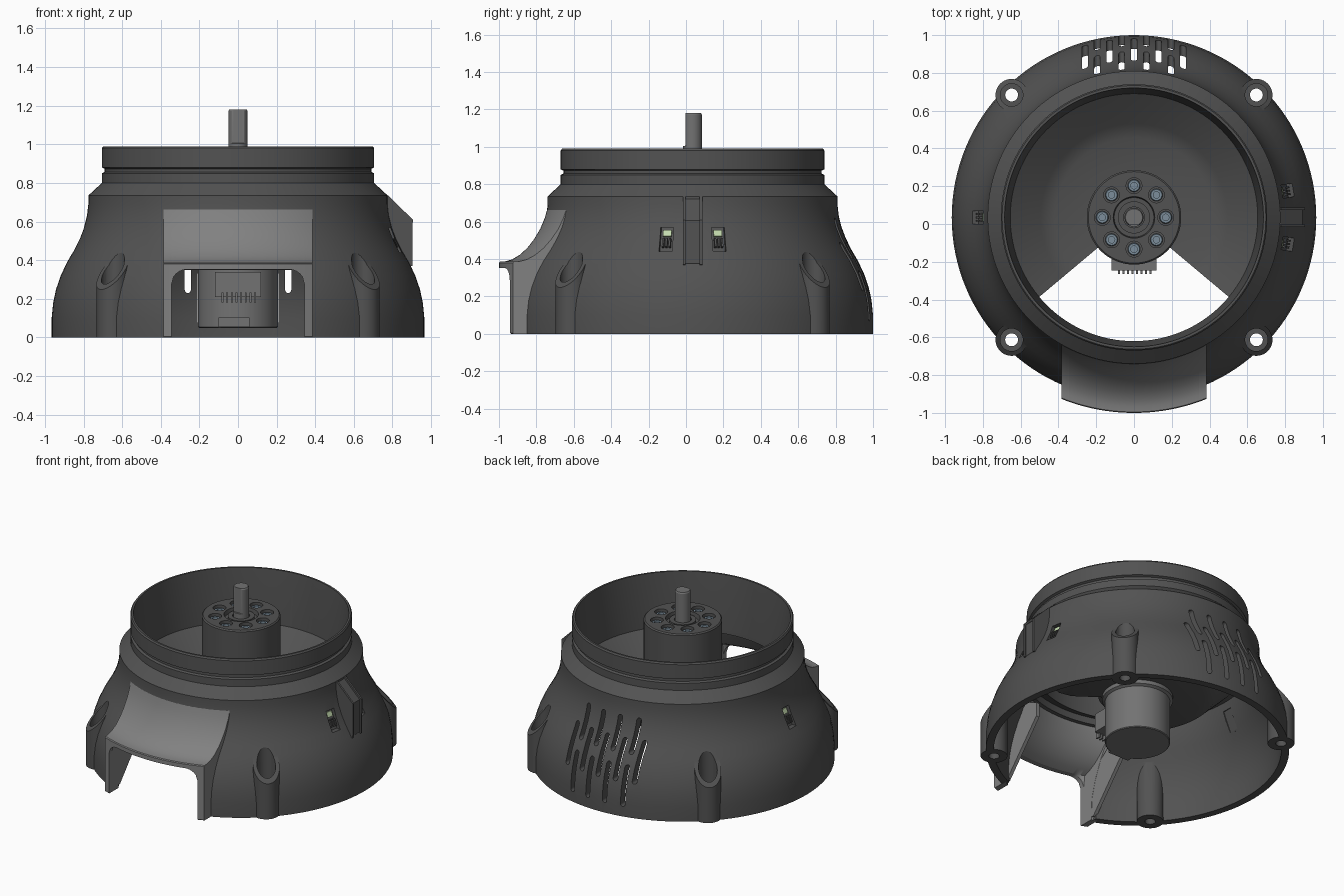
import bpy, bmesh, math
from mathutils import Matrix, Vector

if "Cube" in bpy.data.objects:
    bpy.data.objects.remove(bpy.data.objects["Cube"])

CY = 0.035          # everything is built round the axis, then shifted by this
SEG = 128


def material(name, c):
    m = bpy.data.materials.new(name)
    m.diffuse_color = (*c, 1)
    m.use_nodes = True
    m.node_tree.nodes["Principled BSDF"].inputs["Base Color"].default_value = m.diffuse_color
    return m


DARK = material("dark_plastic", (0.085, 0.085, 0.085))
STEEL = material("motor_grey", (0.17, 0.17, 0.17))
HOOD = material("spout_grey", (0.22, 0.22, 0.22))
BLUE = material("screw_steel", (0.2, 0.27, 0.33))
GREEN = material("pale_green", (0.55, 0.7, 0.42))


def finish(name, bm, mat=None, helper=False):
    bmesh.ops.remove_doubles(bm, verts=bm.verts, dist=1e-5)
    bmesh.ops.recalc_face_normals(bm, faces=bm.faces)
    me = bpy.data.meshes.new(name)
    bm.to_mesh(me)
    bm.free()
    me.transform(Matrix.Translation((0, CY, 0)))
    ob = bpy.data.objects.new(name, me)
    bpy.context.collection.objects.link(ob)
    if mat:
        me.materials.append(mat)
    ob.hide_render = helper
    return ob


def skin(bm, rings, closed):
    """Join equal closed rings of points into a solid."""
    vs = [[bm.verts.new(p) for p in r] for r in rings]
    n, m = len(vs), len(vs[0])
    for i in range(n if closed else n - 1):
        a, b = vs[i], vs[(i + 1) % n]
        for j in range(m):
            k = (j + 1) % m
            bm.faces.new((a[j], a[k], b[k], b[j]))
    if not closed:
        bm.faces.new(vs[0])
        bm.faces.new(vs[-1])


def lathe(bm, prof, a0=0, a1=360, seg=SEG, at=(0, 0)):
    full = abs(a1 - a0) == 360
    rings = []
    for i in range(seg if full else seg + 1):
        a = math.radians(a0 + (a1 - a0) * i / seg)
        rings.append([(at[0] + r * math.cos(a), at[1] + r * math.sin(a), z) for r, z in prof])
    skin(bm, rings, full)


def box(bm, c, s, m=Matrix()):
    bmesh.ops.create_cube(bm, size=1, matrix=m @ Matrix.Translation(c) @ Matrix.Diagonal((*s, 1)))


def prism(bm, pts, offset):
    skin(bm, [pts, [Vector(p) + Vector(offset) for p in pts]], False)


def curved(bm, x0, x1, n, prof):
    """Sweep an (R, z) section along x, following circles about the axis."""
    rings = []
    for i in range(n + 1):
        x = x0 + (x1 - x0) * i / n
        rings.append([(x, -math.sqrt(r * r - x * x), z) for r, z in prof(x)])
    skin(bm, rings, False)


def boolean(ob, other, op):
    md = ob.modifiers.new(op, 'BOOLEAN')
    md.operation, md.object, md.solver = op, other, 'EXACT'
    bpy.context.view_layer.update()
    dg = bpy.context.evaluated_depsgraph_get()
    me = bpy.data.meshes.new_from_object(ob.evaluated_get(dg))
    ob.modifiers.clear()
    ob.data = me
    bpy.data.objects.remove(other)


# bell shell with grooved collar
outer = [(.915, 0), (.965, 0), (.965, .1), (.957, .18), (.942, .25), (.918, .32), (.885, .39),
         (.85, .45), (.82, .51), (.797, .57), (.782, .63), (.775, .69), (.775, .735), (.705, .80),
         (.705, .85), (.69, .857), (.69, .873), (.705, .88), (.705, .98), (.698, .99)]
inner = [(.685, .99), (.655, .62), (.655, .59), (.728, .62), (.742, .57), (.765, .51), (.795, .45),
         (.83, .39), (.863, .32), (.888, .25), (.905, .18), (.914, .1)]
bm = bmesh.new()
lathe(bm, outer + inner)
shell = finish("bell_shell", bm, DARK)

# four screw bosses with sloping tops
CORNERS = [(sx * .648, sy * .648) for sx in (-1, 1) for sy in (-1, 1)]
bm = bmesh.new()
for cx, cy in CORNERS:
    bmesh.ops.create_cone(bm, cap_ends=True, segments=40, radius1=.085, radius2=.085, depth=.4,
                          matrix=Matrix.Translation((cx, cy, .2)))
for v in bm.verts:
    if v.co.z > .3:
        v.co.z = .25 + (1.0 - v.co.xy.length) / .17 * .2
boolean(shell, finish("boss_helper", bm, helper=True), 'UNION')

# openings: boss holes, chute, vents, windows
WINDOWS = [9.8, -9.8, 180]
bm = bmesh.new()
for c in CORNERS:
    lathe(bm, [(0, -.1), (.034, -.1), (.034, .16), (.06, .16), (.06, .6), (0, .6)], seg=32, at=c)
box(bm, (0, -.8, .24), (.72, .7, .68))
for i in range(-4, 5):
    for z0, z1 in ([(.07, .34), (.40, .62)] if i % 2 else [(.23, .49)]):
        w, pts = .016, []
        for k in range(9):
            a = math.pi * k / 8
            pts.append((i * .065 + w * math.cos(a), .65, z1 - w + w * math.sin(a)))
        for k in range(9):
            a = math.pi * (1 + k / 8)
            pts.append((i * .065 + w * math.cos(a), .65, z0 + w + w * math.sin(a)))
        prism(bm, pts, (0, .45, 0))
for a in WINDOWS:
    box(bm, (.85, 0, .505), (.3, .07, .13), Matrix.Rotation(math.radians(a), 4, 'Z'))
boolean(shell, finish("cut_helper", bm, helper=True), 'DIFFERENCE')

# sensor windows: backing plate, pale chip, three pins
plates, chips = bmesh.new(), bmesh.new()
for a in WINDOWS:
    m = (Matrix.Rotation(math.radians(a), 4, 'Z') @ Matrix.Translation((.785, 0, .505))
         @ Matrix.Rotation(-.4, 4, 'Y'))
    box(plates, (0, 0, 0), (.02, .075, .15), m)
    box(chips, (.012, 0, .028), (.02, .045, .035), m)
    for k in (-1, 0, 1):
        box(plates, (.018, k * .018, -.03), (.03, .01, .05), m)
finish("window_plates", plates, DARK)
finish("window_chips", chips, GREEN)

# fin on the right side with raised edges
bm = bmesh.new()
prism(bm, [(.74, -.04, .73), (.775, -.04, .722), (.893, -.04, .605), (.893, -.04, .38),
           (.88, -.04, .36), (.82, -.04, .36)], (0, .08, 0))
for s in (-1, 1):
    prism(bm, [(.74, s * .038, .74), (.778, s * .038, .735), (.905, s * .038, .61),
               (.903, s * .038, .37), (.82, s * .038, .36)], (0, s * .014, 0))
finish("side_fin", bm, DARK)

# flared spout hood with arched front edge
hood = [(.776, .67), (.79, .62), (.815, .56), (.848, .505), (.885, .458), (.925, .422),
        (.965, .398), (1.0, .388), (1.03, .386), (1.035, .38)]


def hood_section(x):
    t = max(0, abs(x) - .265)
    drop = .08 - math.sqrt(max(0, .08 ** 2 - t * t))
    return hood + [(1.035, .352 - drop), (1.005, .352 - drop), (.995, .35), (.95, .368),
                   (.90, .398), (.855, .44), (.815, .49), (.782, .55), (.757, .6), (.745, .66)]


bm = bmesh.new()
curved(bm, -.345, .345, 60, hood_section)
finish("spout_hood", bm, HOOD)

# spout cheeks, legs and inner chute walls
bm = bmesh.new()
for s in (-1, 1):
    curved(bm, s * .345, s * .385, 4, lambda x: hood + [(1.035, .005), (1.03, 0), (.935, 0), (.93, .15),
                                                      (.90, .27), (.85, .40), (.79, .51), (.75, .6), (.745, .66)])
    prism(bm, [(s * .346, -.93, .02), (s * .346, -.85, .02), (s * .346, -.56, .36), (s * .346, -.56, .46),
               (s * .346, -.66, .50), (s * .346, -.75, .42), (s * .346, -.84, .36), (s * .346, -.93, .33)],
          (s * .025, 0, 0))
finish("spout_legs", bm, HOOD)

# stepped funnel floor with the discharge wedge left open at the front
bm = bmesh.new()
lathe(bm, [(.665, .625), (.655, .62), (.495, .455), (.42, .425), (.2, .41), (.2, .385), (.42, .395),
           (.5, .42), (.675, .595)], -40, 220, 96)
finish("funnel_floor", bm, DARK)

# central hub with screw pockets
bm = bmesh.new()
lathe(bm, [(0, .395), (.25, .395), (.25, .972), (.242, .98), (.11, .98), (.105, .95), (.085, .95),
           (.085, .972), (.055, .972), (.055, .96), (0, .96)], seg=64)
hub = finish("hub", bm, DARK)
SPOTS = [(.168 * math.cos(k * math.pi / 4), .168 * math.sin(k * math.pi / 4)) for k in range(8)]
bm = bmesh.new()
for p in SPOTS:
    lathe(bm, [(0, .94), (.042, .94), (.042, 1.05), (0, 1.05)], seg=24, at=p)
boolean(hub, finish("pocket_helper", bm, helper=True), 'DIFFERENCE')

# socket screws
bm = bmesh.new()
for p in SPOTS:
    lathe(bm, [(0, .93), (.033, .93), (.033, .96), (.029, .966), (.017, .966), (.017, .95), (0, .95)],
          seg=24, at=p)
finish("hub_screws", bm, BLUE)

# shaft with a front flat
bm = bmesh.new()
lathe(bm, [(0, .9), (.05, .9), (.05, 1.005), (.05, 1.006), (.05, 1.172), (.045, 1.18), (0, 1.18)], seg=48)
for v in bm.verts:
    if v.co.z > 1.0055:
        v.co.y = max(v.co.y, -.038)
finish("shaft", bm, STEEL)

# motor can and collar
bm = bmesh.new()
lathe(bm, [(0, .05), (.202, .05), (.207, .055), (.207, .35), (.225, .36), (.225, .42), (0, .42)], seg=64)
finish("motor_can", bm, STEEL)

# motor connector, pins and terminal plate
bm = bmesh.new()
box(bm, (0, -.22, .275), (.24, .12, .13))
for k in range(8):
    box(bm, (-.08 + k * .024, -.285, .205), (.01, .03, .05))
    box(bm, (-.08 + k * .024, -.275, .228), (.01, .04, .012))
box(bm, (-.02, -.2, .078), (.16, .03, .05))
for k in range(5):
    box(bm, (-.06 + k * .02, -.217, .075), (.008, .008, .008))
finish("motor_connector", bm, STEEL)

# smooth shading with sharp edges kept
bpy.ops.object.select_all(action='DESELECT')
for ob in bpy.context.scene.objects:
    ob.select_set(True)
    bpy.context.view_layer.objects.active = ob
bpy.ops.object.shade_smooth_by_angle(angle=math.radians(28))
